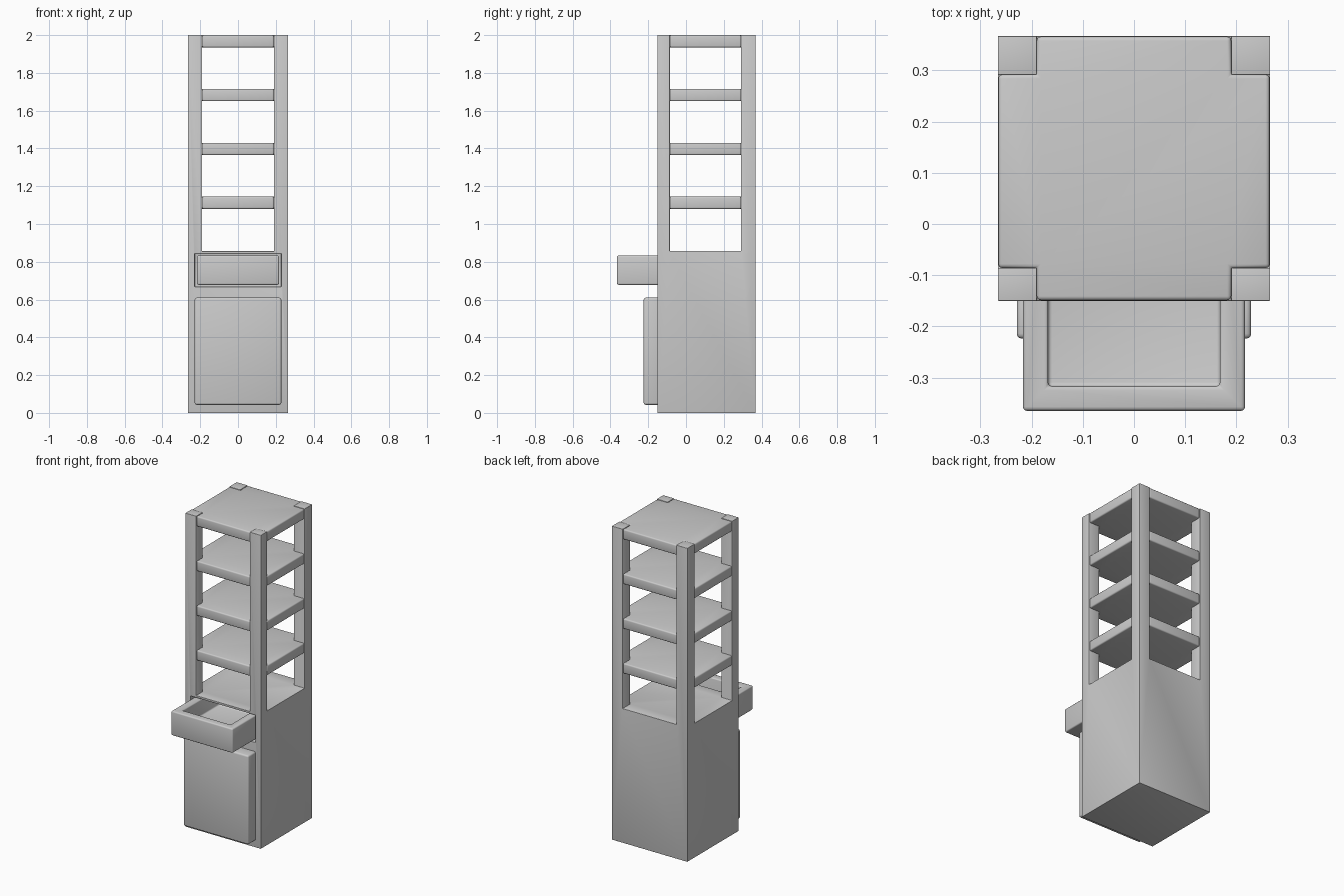
import bpy, bmesh, math

if "Cube" in bpy.data.objects:
    bpy.data.objects.remove(bpy.data.objects["Cube"])

X, YF, YB = 0.266, -0.15, 0.367          # cabinet footprint
PX, PYF, PYB = 0.19, -0.086, 0.292       # inner faces of the corner posts


def new_object(name, bm):
    bmesh.ops.recalc_face_normals(bm, faces=bm.faces[:])
    mesh = bpy.data.meshes.new(name)
    bm.to_mesh(mesh)
    bm.free()
    ob = bpy.data.objects.new(name, mesh)
    bpy.context.collection.objects.link(ob)
    return ob


def prism(name, outline, z0, z1):
    bm = bmesh.new()
    face = bm.faces.new([bm.verts.new((x, y, z0)) for x, y in outline])
    geom = bmesh.ops.extrude_face_region(bm, geom=[face])["geom"]
    verts = [g for g in geom if isinstance(g, bmesh.types.BMVert)]
    bmesh.ops.translate(bm, verts=verts, vec=(0, 0, z1 - z0))
    return new_object(name, bm)


def box(name, x0, x1, y0, y1, z0, z1):
    return prism(name, [(x0, y0), (x1, y0), (x1, y1), (x0, y1)], z0, z1)


def cross(name, z0, z1, grow):
    """Square plate with notched corners that fits around the posts."""
    ox, oyf, oyb = X + grow, YF - grow, YB + grow
    return prism(name, [(-PX, oyf), (PX, oyf), (PX, PYF), (ox, PYF),
                        (ox, PYB), (PX, PYB), (PX, oyb), (-PX, oyb),
                        (-PX, PYB), (-ox, PYB), (-ox, PYF), (-PX, PYF)], z0, z1)


def apply_modifier(ob, mod):
    bpy.context.view_layer.objects.active = ob
    bpy.ops.object.modifier_apply(modifier=mod.name)


def cut(ob, cutter):
    mod = ob.modifiers.new("cut", 'BOOLEAN')
    mod.operation = 'DIFFERENCE'
    mod.solver = 'EXACT'
    mod.object = cutter
    apply_modifier(ob, mod)
    bpy.data.objects.remove(cutter, do_unlink=True)


def soften(ob, width):
    mod = ob.modifiers.new("bevel", 'BEVEL')
    mod.width = width
    mod.segments = 3
    mod.limit_method = 'ANGLE'
    mod.angle_limit = math.radians(40)
    apply_modifier(ob, mod)
    bpy.ops.object.select_all(action='DESELECT')
    ob.select_set(True)
    bpy.ops.object.shade_smooth_by_angle(angle=math.radians(40))


# Cabinet body with four corner posts and a drawer slot
body = box("cabinet_body", -X, X, YF, YB, 0, 2)
cut(body, cross("post_cutter", 0.856, 2.2, 0.1))
cut(body, box("slot_cutter", -0.229, 0.229, -0.4, 0.29, 0.668, 0.843))
soften(body, 0.006)

# Open shelves and top
for i in range(4):
    z = 1.08 + i * 0.285
    shelf = cross("top_shelf" if i == 3 else f"shelf_{i + 1}", z, z + 0.065, -0.001)
    soften(shelf, 0.008)

# Lower door
door = box("door", -0.229, 0.229, -0.224, -0.135, 0.043, 0.61)
soften(door, 0.01)

# Drawer pulled halfway out
drawer = box("drawer", -0.217, 0.217, -0.365, 0.1, 0.678, 0.833)
cut(drawer, box("tray_cutter", -0.168, 0.168, -0.317, 0.052, 0.725, 0.95))
soften(drawer, 0.008)
